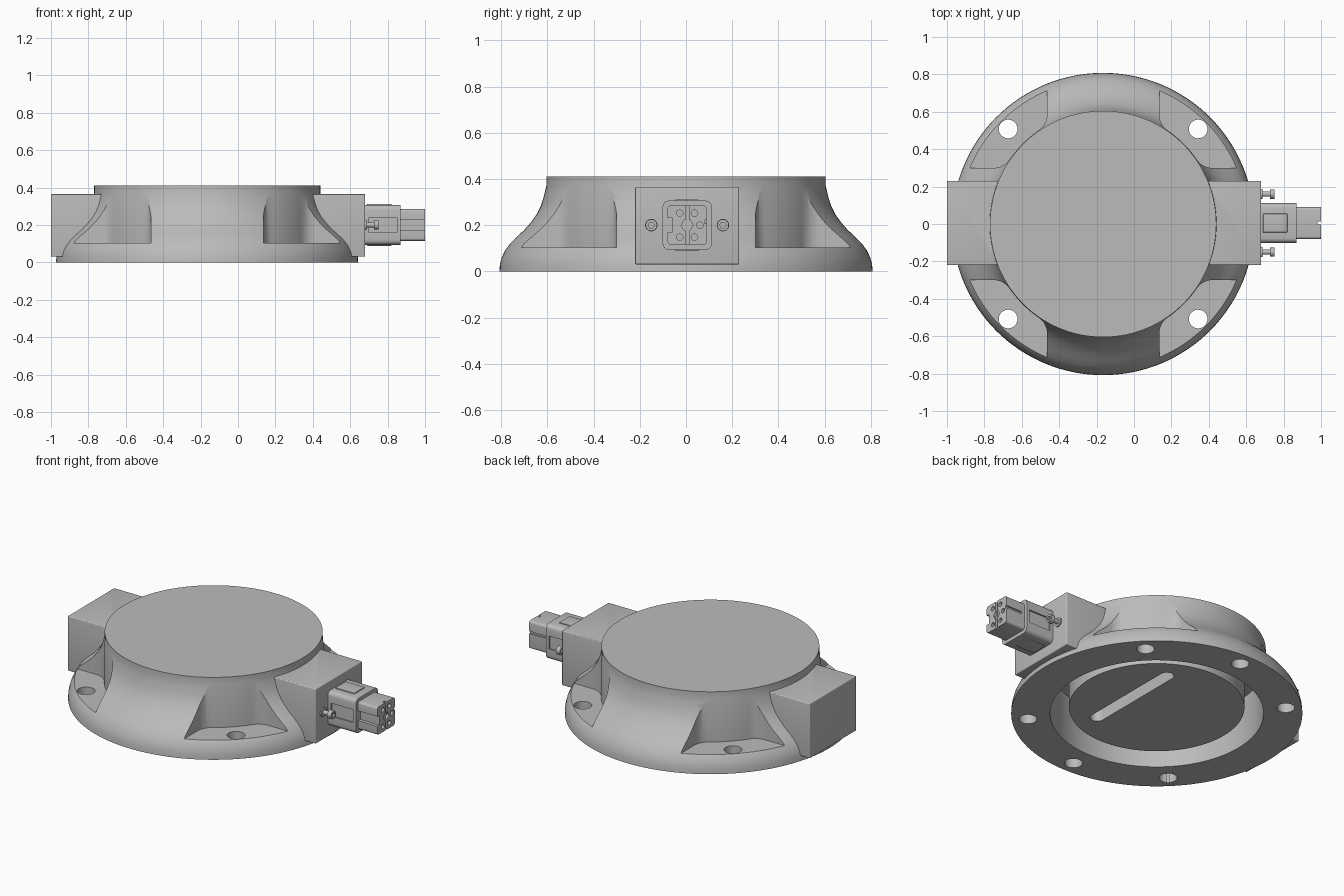
import bpy, bmesh, math
from mathutils import Matrix, Vector

if "Cube" in bpy.data.objects:
    bpy.data.objects.remove(bpy.data.objects["Cube"], do_unlink=True)

CX = -0.165          # axis of the round housing
CY, CZ = 0.005, 0.2  # axis of the plug

grey = bpy.data.materials.new("plain grey")
grey.use_nodes = True
grey.diffuse_color = (0.5, 0.5, 0.5, 1)
grey.node_tree.nodes["Principled BSDF"].inputs["Base Color"].default_value = (0.5, 0.5, 0.5, 1)


def finish(name, bm):
    bmesh.ops.recalc_face_normals(bm, faces=bm.faces)
    mesh = bpy.data.meshes.new(name)
    bm.to_mesh(mesh)
    bm.free()
    mesh.materials.append(grey)
    ob = bpy.data.objects.new(name, mesh)
    bpy.context.scene.collection.objects.link(ob)
    return ob


def box(name, x, y, z, bevel=0.0, along_x=False):
    """Box from (low, high) ranges; bevel all edges or only those along x."""
    bm = bmesh.new()
    size = [r[1] - r[0] for r in (x, y, z)]
    mid = Vector([(r[0] + r[1]) / 2 for r in (x, y, z)])
    bmesh.ops.create_cube(bm, size=1, matrix=Matrix.Translation(mid) @ Matrix.Diagonal((*size, 1)))
    if bevel:
        edges = [e for e in bm.edges if not along_x
                 or abs(e.verts[0].co.x - e.verts[1].co.x) > 1e-4]
        bmesh.ops.bevel(bm, geom=edges, offset=bevel, segments=4, profile=0.5, affect='EDGES')
    return finish(name, bm)


def cylinder(name, centre, radius, depth, axis='Z', sides=32):
    bm = bmesh.new()
    turn = Matrix.Rotation(math.pi / 2, 4, 'Y') if axis == 'X' else Matrix()
    bmesh.ops.create_cone(bm, cap_ends=True, segments=sides, radius1=radius, radius2=radius,
                          depth=depth, matrix=Matrix.Translation(centre) @ turn)
    return finish(name, bm)


def prism(name, outline, z0, z1):
    bm = bmesh.new()
    face = bm.faces.new([bm.verts.new((x, y, z0)) for x, y in outline])
    top = bmesh.ops.extrude_face_region(bm, geom=[face])["geom"]
    bmesh.ops.translate(bm, vec=(0, 0, z1 - z0), verts=[v for v in top if isinstance(v, bmesh.types.BMVert)])
    return finish(name, bm)


def lathe(name, profile, sides=128):
    bm = bmesh.new()
    verts = [bm.verts.new((r, 0, z)) for r, z in profile]
    edges = [bm.edges.new(pair) for pair in zip(verts, verts[1:])]
    bmesh.ops.spin(bm, geom=verts + edges, cent=(0, 0, 0), axis=(0, 0, 1),
                   angle=2 * math.pi, steps=sides)
    bmesh.ops.remove_doubles(bm, verts=bm.verts, dist=1e-4)
    bmesh.ops.translate(bm, vec=(CX, 0, 0), verts=bm.verts)
    return finish(name, bm)


def cut(target, cutters):
    """Subtract the cutters, then discard them."""
    for c in cutters:
        c.hide_render = True
        mod = target.modifiers.new("cut", 'BOOLEAN')
        mod.operation, mod.solver, mod.object = 'DIFFERENCE', 'EXACT', c
    bpy.context.view_layer.update()
    result = target.evaluated_get(bpy.context.evaluated_depsgraph_get())
    mesh = bpy.data.meshes.new_from_object(result)
    target.modifiers.clear()
    target.data = mesh
    for c in cutters:
        bpy.data.objects.remove(c, do_unlink=True)


def arc(cx, cy, r, a0, a1, steps):
    return [(cx + r * math.cos(a0 + (a1 - a0) * i / steps),
             cy + r * math.sin(a0 + (a1 - a0) * i / steps)) for i in range(steps + 1)]


# Round flared housing with an open ring groove underneath
housing = lathe("housing", [
    (0, 0.04), (0.487, 0.04), (0.487, 0.3), (0.592, 0.3), (0.592, 0), (0.808, 0),
    (0.806, 0.03), (0.798, 0.06), (0.784, 0.09), (0.762, 0.12), (0.732, 0.15),
    (0.70, 0.18), (0.672, 0.212), (0.648, 0.245), (0.63, 0.28), (0.618, 0.315),
    (0.611, 0.345), (0.605, 0.37), (0.605, 0.41), (0, 0.41)])

# Filleted bolt pocket outline for one quadrant
WALL, FIL, CORE = 0.3, 0.1, 0.608
near = WALL + FIL
far = math.sqrt((CORE + FIL) ** 2 - near ** 2)
ang = math.atan2(far, near)
pocket = ([(WALL, 1)] + arc(near, far, FIL, math.pi, math.pi + ang, 8)
          + arc(0, 0, CORE, ang, math.pi / 2 - ang, 10)[1:-1]
          + arc(far, near, FIL, 1.5 * math.pi - ang, 1.5 * math.pi, 8) + [(1, WALL), (1, 1)])

cutters = []
for sx in (-1, 1):
    for sy in (-1, 1):
        cutters.append(prism("pocket_cutter", [(CX + sx * x, sy * y) for x, y in pocket], 0.104, 0.6))
        cutters.append(cylinder("bolt_cutter", (CX + sx * 0.508, sy * 0.508, 0.05), 0.05, 0.3))
# Blind holes and long slot in the underside
for sy in (-1, 1):
    cutters.append(cylinder("blind_cutter", (CX, sy * 0.72, 0), 0.05, 0.14))
slot = arc(0.015, 0.3, 0.04, 0, math.pi, 12) + arc(0.015, -0.3, 0.04, math.pi, 2 * math.pi, 12)
cutters.append(prism("slot_cutter", slot, -0.1, 0.15))
cut(housing, cutters)

# Side blocks, hollowed to follow the housing
for name, xr in (("right_block", (-1.0, CX - 0.5)), ("left_block", (CX + 0.5, 0.68))):
    block = box(name, xr, (-0.22, 0.23), (0.03, 0.365), 0.005)
    cut(block, [cylinder("core_cutter", (CX, 0, 0.2), 0.598, 1, sides=128)])

# Plug shell with shallow side channels
shell = box("plug_shell", (0.67, 0.87), (CY - 0.106, CY + 0.106), (CZ - 0.106, CZ + 0.106), 0.025, True)
cut(shell, [box("channel_cutter", (0.70, 0.85), (CY + s * 0.106 - 0.01, CY + s * 0.106 + 0.01),
                (CZ - 0.04, CZ + 0.04)) for s in (-1, 1)])
for s, name in ((-1, "lower_tab"), (1, "upper_tab")):
    box(name, (0.69, 0.82), (CY - 0.05, CY + 0.05), (CZ + s * 0.106 - 0.006, CZ + s * 0.106 + 0.006), 0.003)

# Plug insert with pin sockets, key notch and cross slots
insert = box("plug_insert", (0.85, 1.0), (CY - 0.085, CY + 0.085), (CZ - 0.085, CZ + 0.085), 0.014, True)
END = (0.982, 1.1)
cuts = [cylinder("socket_cutter", (1.0, CY + y, CZ + z), 0.014, 0.06, 'X', 20)
        for y, z in ((-0.032, 0.052), (0.032, 0.052), (0.055, 0), (0.032, -0.052), (-0.032, -0.052))]
cuts.append(cylinder("hub_cutter", (1.0, CY, CZ), 0.026, 0.03, 'X', 6))
cuts.append(box("key_cutter", (0.8, 1.1), (CY - 0.1, CY - 0.064), (CZ - 0.03, CZ + 0.03)))
cuts.append(box("upright_slot_cutter", END, (CY - 0.008, CY + 0.008), (CZ - 0.2, CZ + 0.2)))
cuts.append(box("side_slot_cutter", (0.89, 1.1), (CY + 0.076, CY + 0.1), (CZ + 0.008, CZ + 0.022)))
cut(insert, cuts)

# Fixing screws with socket heads and washers
for s, side in ((-1, "front"), (1, "back")):
    y = CY + s * 0.155
    cylinder(side + "_screw_washer", (0.682, y, CZ), 0.027, 0.012, 'X')
    cylinder(side + "_screw_shank", (0.70, y, CZ), 0.014, 0.06, 'X')
    head = cylinder(side + "_screw_head", (0.739, y, CZ), 0.025, 0.026, 'X')
    cut(head, [cylinder("hex_cutter", (0.752, y, CZ), 0.014, 0.026, 'X', 6)])

# Smooth curved surfaces, keep edges crisp
bpy.ops.object.select_all(action='DESELECT')
for ob in bpy.context.scene.objects:
    if ob.type == 'MESH':
        ob.select_set(True)
        bpy.context.view_layer.objects.active = ob
bpy.ops.object.shade_smooth_by_angle(angle=math.radians(30))
